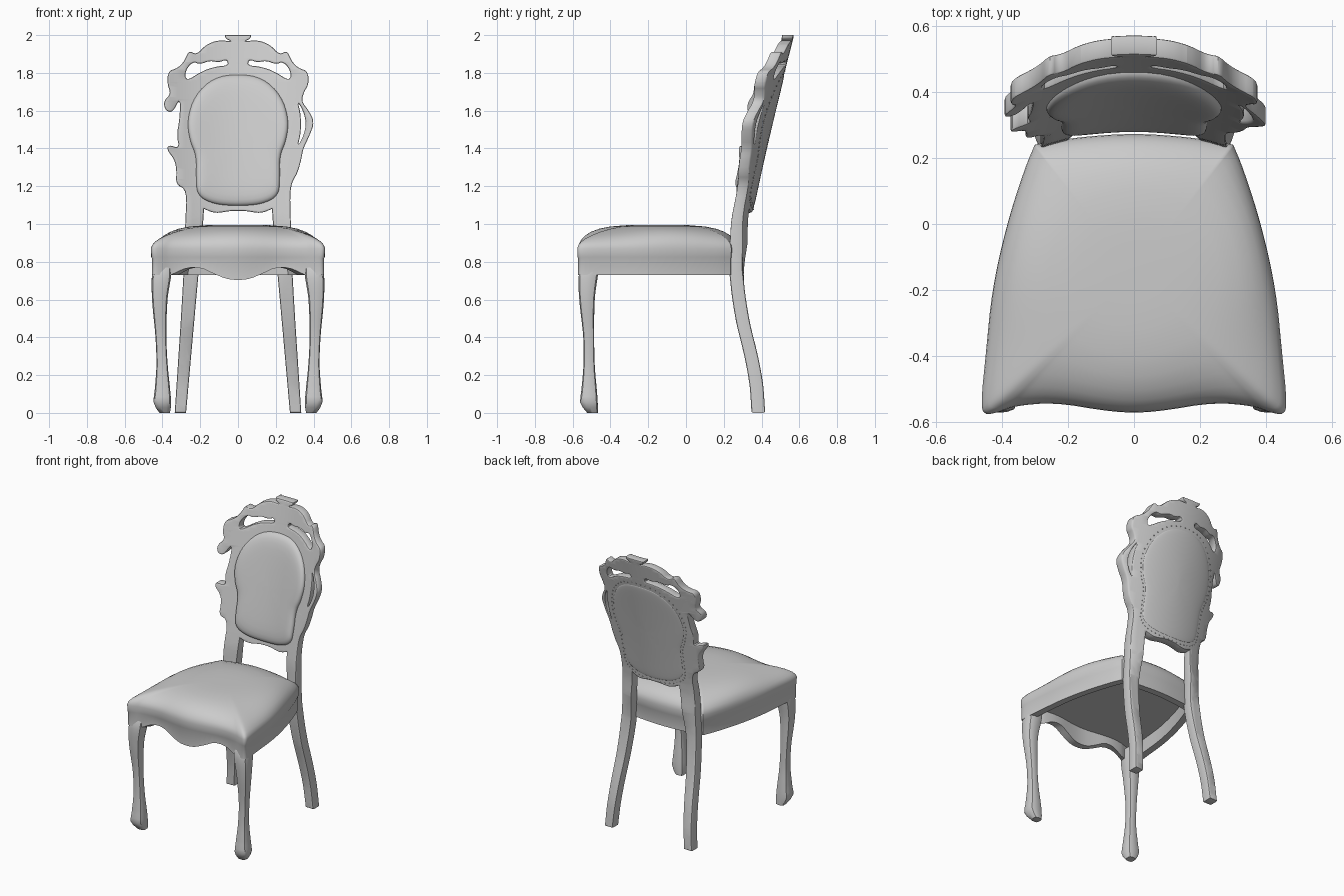
import bpy, bmesh, math
from mathutils import Vector, Matrix

cube = bpy.data.objects.get("Cube")
if cube:
    bpy.data.objects.remove(cube, do_unlink=True)

grey = bpy.data.materials.new("plain_grey")
grey.use_nodes = True
grey.diffuse_color = (0.6, 0.6, 0.6, 1)
grey.node_tree.nodes["Principled BSDF"].inputs["Base Color"].default_value = grey.diffuse_color


# ---- helpers ----
def finish(bm, name, angle=40):
    bmesh.ops.recalc_face_normals(bm, faces=bm.faces)
    mesh = bpy.data.meshes.new(name)
    bm.to_mesh(mesh)
    bm.free()
    mesh.materials.append(grey)
    obj = bpy.data.objects.new(name, mesh)
    bpy.context.collection.objects.link(obj)
    bpy.ops.object.select_all(action='DESELECT')
    obj.select_set(True)
    bpy.context.view_layer.objects.active = obj
    bpy.ops.object.shade_smooth_by_angle(angle=math.radians(angle))
    return obj


def mirrored(points):
    """Mirror a half outline in x and return it in reverse order."""
    return [(-x, v) for x, v in reversed(points)]


def closed(half):
    """Whole outline from a half that starts and ends on the centre line."""
    return half + mirrored(half[1:-1])


def rounded(points, rounds=2):
    """Corner cutting on a closed outline; a doubled point stays crisp."""
    for _ in range(rounds):
        cut = []
        for a, b in zip(points, points[1:] + points[:1]):
            a, b = Vector(a), Vector(b)
            cut += [a.lerp(b, 0.25), a.lerp(b, 0.75)]
        points = cut
    return [p for p, q in zip(points, points[1:] + points[:1]) if (p - q).length > 1e-4]


def interp(table, t):
    """Smooth interpolation through rows of (t, value, ...)."""
    t = min(max(t, table[0][0]), table[-1][0])
    i = next(k for k in range(len(table) - 1) if t <= table[k + 1][0])

    def slope(k, c):
        a, b = table[max(k - 1, 0)], table[min(k + 1, len(table) - 1)]
        return (b[c] - a[c]) / (b[0] - a[0])
    a, b = table[i], table[i + 1]
    h = b[0] - a[0]
    u = (t - a[0]) / h
    w = u * u * (3 - 2 * u)
    return [a[c] * (1 - w) + b[c] * w + h * u * (1 - u) * ((1 - u) * slope(i, c) - u * slope(i + 1, c))
            for c in range(1, len(a))]


def loft(name, rings, angle=40):
    bm = bmesh.new()
    loops = [[bm.verts.new(p) for p in ring] for ring in rings]
    for low, high in zip(loops, loops[1:]):
        for i in range(len(low)):
            j = (i + 1) % len(low)
            bm.faces.new((low[i], low[j], high[j], high[i]))
    bm.faces.new(loops[0])
    bm.faces.new(loops[-1])
    return finish(bm, name, angle)


# ---- back frame with rear legs: flat cutout, then bent ----
SWEEP = [(0, .388), (.15, .377), (.3, .35), (.5, .303), (.73, .273), (.9, .28),
         (1.05, .291), (1.5, .388), (2, .512)]
THICK = .06


def bend(x, z, depth):
    # the back wraps forward at its edges, the legs below stay square and stouter
    wrap = min(max((z - .7) / .2, 0), 1)
    bow = .63 * x * x * wrap + .041 * (1 - wrap)
    stout = 1 + .2 * min(max((1.1 - z) / .2, 0), 1)
    return Vector((x, interp(SWEEP, z)[0] - bow + depth * stout, z))


crest = [(.07, 2), (.07, 2), (.065, 1.98), (.03, 1.965), (.1, 1.975), (.17, 1.95), (.22, 1.895),
         (.26, 1.92), (.285, 1.86), (.32, 1.825), (.37, 1.81), (.375, 1.74)]
scroll_side = [(.35, 1.7), (.335, 1.65), (.375, 1.6), (.405, 1.54), (.38, 1.47), (.345, 1.4),
               (.335, 1.34), (.315, 1.27), (.285, 1.22), (.275, 1.15)]
broken_side = [(-.27, 1.18), (-.33, 1.21), (-.325, 1.28), (-.335, 1.34), (-.375, 1.39),
               (-.37, 1.42), (-.31, 1.4), (-.325, 1.47), (-.31, 1.55), (-.305, 1.67),
               (-.345, 1.59), (-.385, 1.6), (-.395, 1.65), (-.355, 1.69)]
leg = [(.28, 1), (.287, .73), (.335, 0), (.335, 0), (.275, 0), (.275, 0), (.21, .73),
       (.185, 1), (.18, 1.08), (.18, 1.08), (.12, 1.055), (.04, 1.07)]
outline = crest + scroll_side + leg + mirrored(leg) + broken_side + mirrored(crest)
crest_gap = [(.05, 1.84), (.12, 1.833), (.19, 1.81), (.275, 1.755), (.28, 1.81), (.24, 1.86),
             (.2, 1.845), (.15, 1.865), (.1, 1.855), (.06, 1.872)]
side_slot = [(.315, 1.65), (.345, 1.6), (.362, 1.53), (.345, 1.46), (.315, 1.41),
             (.333, 1.48), (.333, 1.58)]

curve = bpy.data.curves.new("frame_outline", 'CURVE')
curve.dimensions = '2D'
curve.fill_mode = 'BOTH'
curve.bevel_depth = .008
curve.bevel_resolution = 1
curve.offset = -curve.bevel_depth
curve.extrude = THICK / 2 - curve.bevel_depth
for shape in (outline, crest_gap, mirrored(crest_gap), side_slot):
    pts = rounded(shape)
    spline = curve.splines.new('POLY')
    spline.points.add(len(pts) - 1)
    for sp, p in zip(spline.points, pts):
        sp.co = (p.x, p.y, 0, 1)
    spline.use_cyclic_u = True
helper = bpy.data.objects.new("frame_outline", curve)
bpy.context.collection.objects.link(helper)
bpy.context.view_layer.update()
flat = bpy.data.meshes.new_from_object(helper.evaluated_get(bpy.context.evaluated_depsgraph_get()))
bpy.data.objects.remove(helper)

bm = bmesh.new()
bm.from_mesh(flat)
bmesh.ops.remove_doubles(bm, verts=bm.verts, dist=1e-5)
for axis, start, count, step in ((0, -.4, 21, .04), (1, .05, 39, .05)):
    for k in range(count):
        spot, normal = Vector(), Vector()
        spot[axis], normal[axis] = start + k * step, 1
        bmesh.ops.bisect_plane(bm, geom=bm.verts[:] + bm.edges[:] + bm.faces[:],
                               plane_co=spot, plane_no=normal)
for v in bm.verts:
    v.co = bend(v.co.x, v.co.y, THICK / 2 - v.co.z)
finish(bm, "back_frame", 30)

# ---- back cushion, rear panel and nail trim ----
pad = rounded(closed([(0, 1.795), (.13, 1.775), (.23, 1.68), (.27, 1.55), (.255, 1.44),
                      (.22, 1.36), (.222, 1.24), (.215, 1.15), (.13, 1.105), (0, 1.095)]))
PAD_MID = Vector((0, 1.45))


def pad_ring(size, depth):
    return [bend(*(PAD_MID + (p - PAD_MID) * size), depth) for p in pad]


STEPS = (1, .995, .98, .95, .91, .84, .74, .6, .4, .2, .02)
for name, base, height, size in (("back_cushion", 0, -.035, 1), ("rear_panel", THICK, .004, 1)):
    rings = [pad_ring(size, base - math.copysign(.01, height))]
    rings += [pad_ring(size * s, base + height * math.sqrt(1 - s ** 10)) for s in STEPS]
    loft(name, rings, 60)

bm = bmesh.new()
for spot in pad_ring(1.06, THICK):
    bmesh.ops.create_icosphere(bm, subdivisions=1, radius=.004, matrix=Matrix.Translation(spot))
finish(bm, "nail_trim")

# ---- upholstered seat with shaped apron ----
seat = rounded(closed([(0, -.572), (.09, -.565), (.24, -.54), (.36, -.55), (.41, -.57),
                       (.455, -.578), (.463, -.54), (.449, -.4), (.43, -.2), (.385, 0),
                       (.33, .17), (.3, .24), (.3, .24), (.18, .262), (0, .275)]))
SEAT_MID = Vector((0, -.15))
APRON = [(0, .703), (.06, .71), (.13, .737), (.2, .767), (.28, .765), (.36, .73)]


def rail_ring(size, z=None):
    ring = []
    for p in seat:
        q = SEAT_MID + (p - SEAT_MID) * size
        low = interp(APRON, abs(p.x))[0] if p.y < -.5 else .73
        ring.append((q.x, q.y, low if z is None else z))
    return ring


def dome_ring(size):
    # rings grow rounder towards the middle so the corners stay soft
    z = .87 + .125 * math.sqrt(1 - size ** 4)
    ring = []
    for p in seat:
        d = p - SEAT_MID
        oval = d / math.hypot(d.x / .43, d.y / .42)
        q = SEAT_MID + oval.lerp(d, size ** 4) * size
        ring.append((q.x, q.y, z))
    return ring


rings = [rail_ring(.02, .82), rail_ring(.87, .82), rail_ring(.88), rail_ring(.99),
         rail_ring(.99, .818), rail_ring(.997, .825)]
loft("seat", rings + [dome_ring(s) for s in STEPS], 50)

# ---- curved front legs: height, centre x, centre y, half width ----
LEG = [(0, .388, -.495, .028), (.05, .4, -.513, .046), (.12, .4, -.513, .041),
       (.25, .402, -.513, .03), (.4, .408, -.515, .029), (.6, .414, -.524, .041),
       (.73, .405, -.517, .051), (.8, .4, -.5, .045)]
SIDES = 16
for name, side in (("front_leg_left", 1), ("front_leg_right", -1)):
    rings = []
    for k in range(29):
        z = .8 * k / 28
        x, y, half = interp(LEG, z)
        ring = []
        for i in range(SIDES):
            a = math.tau * i / SIDES
            c, s = math.cos(a), math.sin(a)
            r = half / (c ** 4 + s ** 4) ** .25
            ring.append((side * (x + r * c), y + r * s, z))
        rings.append(ring)
    loft(name, rings, 50)
